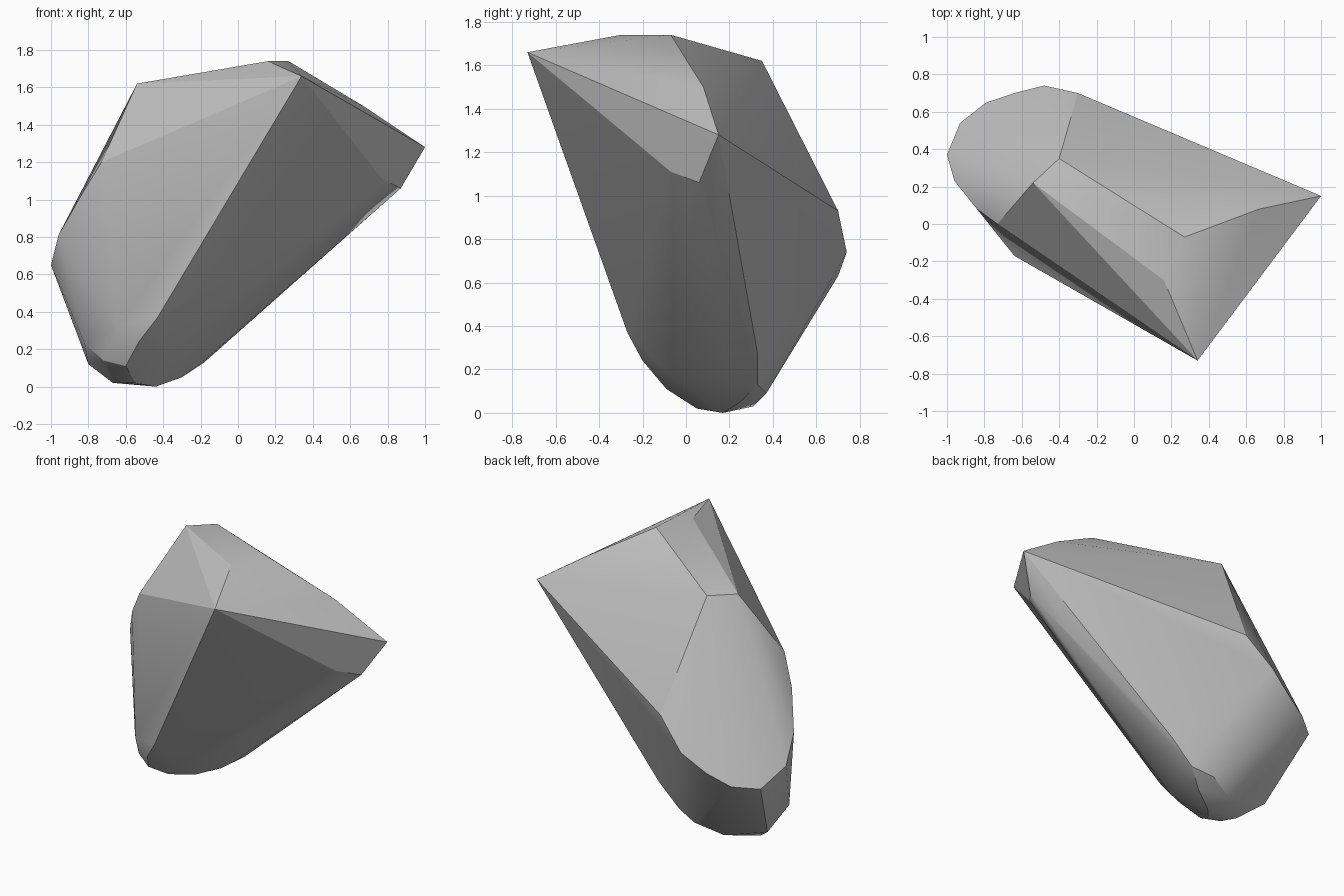
import bpy
import bmesh
import math
from mathutils import Vector

default_cube = bpy.data.objects.get("Cube")
if default_cube:
    bpy.data.objects.remove(default_cube, do_unlink=True)


def make_material(name, grey):
    """Plain flat material, the same in viewport and render."""
    material = bpy.data.materials.new(name)
    material.use_nodes = True
    colour = (grey, grey, grey, 1)
    material.diffuse_color = colour
    material.node_tree.nodes["Principled BSDF"].inputs["Base Color"].default_value = colour
    return material


def make_hull(name, corner_groups, unit, material):
    """Wrap a convex skin around every corner of the given groups."""
    mesh = bpy.data.meshes.new(name)
    bm = bmesh.new()
    for group in corner_groups:
        for corner in group:
            bm.verts.new(Vector(corner) * unit)
    bmesh.ops.convex_hull(bm, input=bm.verts[:], use_existing_faces=False)
    loose = [vert for vert in bm.verts if not vert.link_faces]
    bmesh.ops.delete(bm, geom=loose, context="VERTS")
    bmesh.ops.recalc_face_normals(bm, faces=bm.faces[:])
    bm.to_mesh(mesh)
    bm.free()
    mesh.materials.append(material)
    rock = bpy.data.objects.new(name, mesh)
    bpy.context.collection.objects.link(rock)
    return rock


# Corners of the stone, in hundredths of a unit
# Crown: the high front spike and the top ridge
crown = [(34, -73, 166), (16, -30, 174), (27, -7, 174), (-40, 35, 162), (-54, 22, 162)]
# Side spike with its chipped tip
side_spike = [(67, 8, 150), (100, 15, 128), (87, 6, 106), (77, -7, 111), (62, 14, 84)]
# Rounded rim around the slanted back face
back_rim = [(-30, 70, 93), (-48, 74, 74), (-64, 70, 63), (-79, 65, 56), (-93, 54, 54),
            (-100, 37, 65), (-96, 23, 81), (-84, 8, 102), (-73, 0, 120)]
# Front corner where the long edge meets the foot
front_heel = [(-64, -17, 32), (-53, -20, 24), (-43, -27, 37), (-60, -9, 11),
              (-72, -2, 14), (-82, 8, 23), (-36, -8, 18)]
# Worn underside, with the rounded lower ridge
foot = [(-80, 28, 12), (-67, 17, 2), (-62, 8, 2), (-55, 5, 2), (-44, 17, 0), (-50, 31, 3),
        (-30, 25, 5), (-32, 37, 9), (-18, 22, 14), (-18, 33, 13), (-3, 33, 27)]

stone_grey = make_material("stone grey", 0.55)
rock = make_hull("rock", [crown, side_spike, back_rim, front_heel, foot], 0.01, stone_grey)

# Soft shading on worn areas, crisp on the broken edges
bpy.ops.object.select_all(action="DESELECT")
rock.select_set(True)
bpy.context.view_layer.objects.active = rock
bpy.ops.object.shade_smooth_by_angle(angle=math.radians(25))
